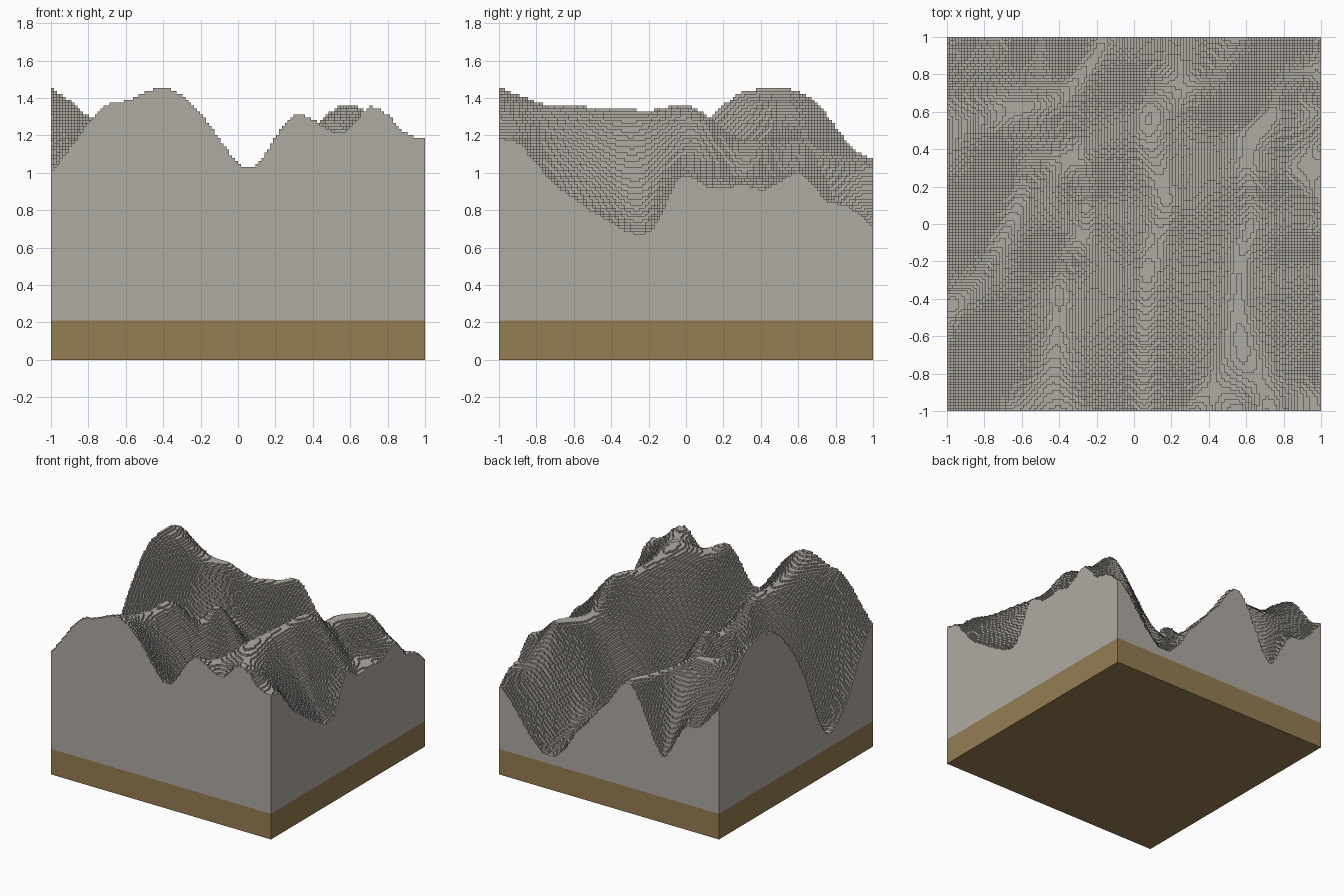
import bpy
import math

if "Cube" in bpy.data.objects:
    bpy.data.objects.remove(bpy.data.objects["Cube"])

N = 128                 # columns per side
CELL = 2 / N
SOIL = 0.21             # top of the soil slab


def material(name, rgb):
    m = bpy.data.materials.new(name)
    m.diffuse_color = (*rgb, 1)
    m.use_nodes = True
    m.node_tree.nodes["Principled BSDF"].inputs["Base Color"].default_value = m.diffuse_color
    return m


rock = material("grey rock", (0.43, 0.40, 0.365))
soil = material("brown soil", (0.30, 0.205, 0.086))

# Height profiles along the four edges: (position, height)
front = [(-1, 1.02), (-.9, 1.14), (-.8, 1.28), (-.7, 1.37), (-.6, 1.39), (-.5, 1.43),
         (-.4, 1.455), (-.3, 1.42), (-.2, 1.32), (-.1, 1.19), (0, 1.06), (.08, 1.04),
         (.15, 1.11), (.22, 1.23), (.3, 1.31), (.36, 1.31), (.45, 1.25), (.52, 1.22),
         (.58, 1.22), (.63, 1.28), (.7, 1.35), (.8, 1.31), (.9, 1.21), (1, 1.18)]
right = [(-.9, 1.16), (-.8, 1.05), (-.7, .93), (-.6, .86), (-.5, .79), (-.4, .73),
         (-.3, .68), (-.2, .68), (-.14, .76), (-.07, .92), (0, .98), (.07, .95),
         (.15, .91), (.3, .94), (.42, .91), (.5, .95), (.6, 1.0), (.67, .95),
         (.75, .85), (.86, .83), (.94, .77)]
back = [(-1, 1.08), (-.9, .95), (-.8, .86), (-.7, .84), (-.6, .69), (-.5, .54),
        (-.4, .68), (-.3, .9), (-.2, 1.05), (-.1, 1.02), (0, .87), (.1, .76), (.2, .64),
        (.3, .53), (.4, .37), (.5, .28), (.6, .28), (.7, .37), (.8, .5), (.9, .63), (1, .72)]
left = [(-.9, .9), (-.8, .74), (-.7, .56), (-.6, .43), (-.5, .35), (-.4, .34), (-.3, .48),
        (-.2, .72), (-.1, .95), (0, 1.12), (.1, 1.26), (.2, 1.37), (.3, 1.44), (.4, 1.455),
        (.5, 1.455), (.6, 1.44), (.7, 1.38), (.8, 1.25), (.9, 1.13)]

# Ridge lines and valley lines inside the block: (x, y, height)
ridges = [(.58, -.75, 1.35), (.57, -.6, 1.36), (.55, -.45, 1.345), (.56, -.3, 1.34),
          (.58, -.1, 1.35), (.62, .02, 1.355), (.65, .14, 1.28), (.6, .3, 1.18),
          (.5, .5, 1.08), (.75, .65, 1.145), (.88, .62, 1.05),
          (-.44, -.8, 1.38), (-.45, -.6, 1.32), (-.45, -.35, 1.3), (-.44, -.22, 1.22),
          (-.35, -.06, 1.06), (-.25, .1, 1.16), (-.35, .35, .92),
          (-.55, .65, 1.23), (-.42, .68, 1.16), (-.3, .82, 1.09), (-.75, .62, 1.26),
          (-.88, .5, 1.37), (.33, -.85, 1.22)]
valleys = [(-.88, -.45, .38), (-.75, -.3, .5), (-.66, -.1, .62), (-.6, .1, .68),
           (-.6, .25, .78), (.05, -.8, .9), (.05, -.6, .76), (.05, -.4, .68), (.05, -.25, .64),
           (.12, -.05, .66), (.22, .1, .62), (.13, .35, .56), (.02, .5, .52), (.04, .65, .53),
           (.2, .8, .62), (.5, .8, .5), (-.5, .88, .78), (.85, -.25, .86), (.82, .3, .97)]

pts = [(a, -1, h) for a, h in front] + [(1, a, h) for a, h in right]
pts += [(a, 1, h) for a, h in back] + [(-1, a, h) for a, h in left] + ridges + valleys


def kernel(dx, dy):
    r2 = dx * dx + dy * dy
    return r2 * math.log(r2) if r2 > 1e-12 else 0.0


def solve(rows):
    """Gaussian elimination with pivoting; rows are augmented."""
    n = len(rows)
    for i in range(n):
        p = max(range(i, n), key=lambda k: abs(rows[k][i]))
        rows[i], rows[p] = rows[p], rows[i]
        ri = rows[i]
        for k in range(i + 1, n):
            f = rows[k][i] / ri[i]
            if f:
                rows[k] = [u - f * v for u, v in zip(rows[k], ri)]
    out = [0.0] * n
    for i in reversed(range(n)):
        out[i] = (rows[i][n] - sum(rows[i][j] * out[j] for j in range(i + 1, n))) / rows[i][i]
    return out


# Thin-plate surface through all the profile, ridge and valley points
system = [[kernel(x - u, y - v) for u, v, _ in pts] + [1, x, y, h] for x, y, h in pts]
for i in range(len(pts)):
    system[i][i] += 0.0004
for f in (lambda p: 1.0, lambda p: p[0], lambda p: p[1]):
    system.append([f(p) for p in pts] + [0, 0, 0, 0])
w = solve(system)
c0, cx, cy = w[-3:]


def height(i, j):
    x, y = -1 + (i + .5) * CELL, -1 + (j + .5) * CELL
    h = c0 + cx * x + cy * y
    for (u, v, _), k in zip(pts, w):
        h += k * kernel(x - u, y - v)
    return round(min(max(h, .27), 1.455) / CELL) * CELL


H = [[height(i, j) for j in range(N)] for i in range(N)]
verts, faces = [], []


def quad(*corners):
    n = len(verts)
    verts.extend(corners)
    faces.append((n, n + 1, n + 2, n + 3))


# Stepped rock terrain: one flat top per column and a wall at every step
for i in range(N):
    for j in range(N):
        x0, y0, h = -1 + i * CELL, -1 + j * CELL, H[i][j]
        x1, y1 = x0 + CELL, y0 + CELL
        quad((x0, y0, h), (x1, y0, h), (x1, y1, h), (x0, y1, h))
        for di, dj, a, b in ((0, -1, (x0, y0), (x1, y0)), (1, 0, (x1, y0), (x1, y1)),
                             (0, 1, (x1, y1), (x0, y1)), (-1, 0, (x0, y1), (x0, y0))):
            p, q = i + di, j + dj
            low = H[p][q] if 0 <= p < N and 0 <= q < N else SOIL
            if low < h:
                quad((*a, low), (*b, low), (*b, h), (*a, h))

mesh = bpy.data.meshes.new("rock_terrain")
mesh.from_pydata(verts, [], faces)
mesh.materials.append(rock)
bpy.context.collection.objects.link(bpy.data.objects.new("rock_terrain", mesh))

# Soil slab underneath
bpy.ops.mesh.primitive_cube_add(size=1, location=(0, 0, SOIL / 2))
slab = bpy.context.object
slab.name = "soil_slab"
slab.scale = (2, 2, SOIL)
slab.data.materials.append(soil)
